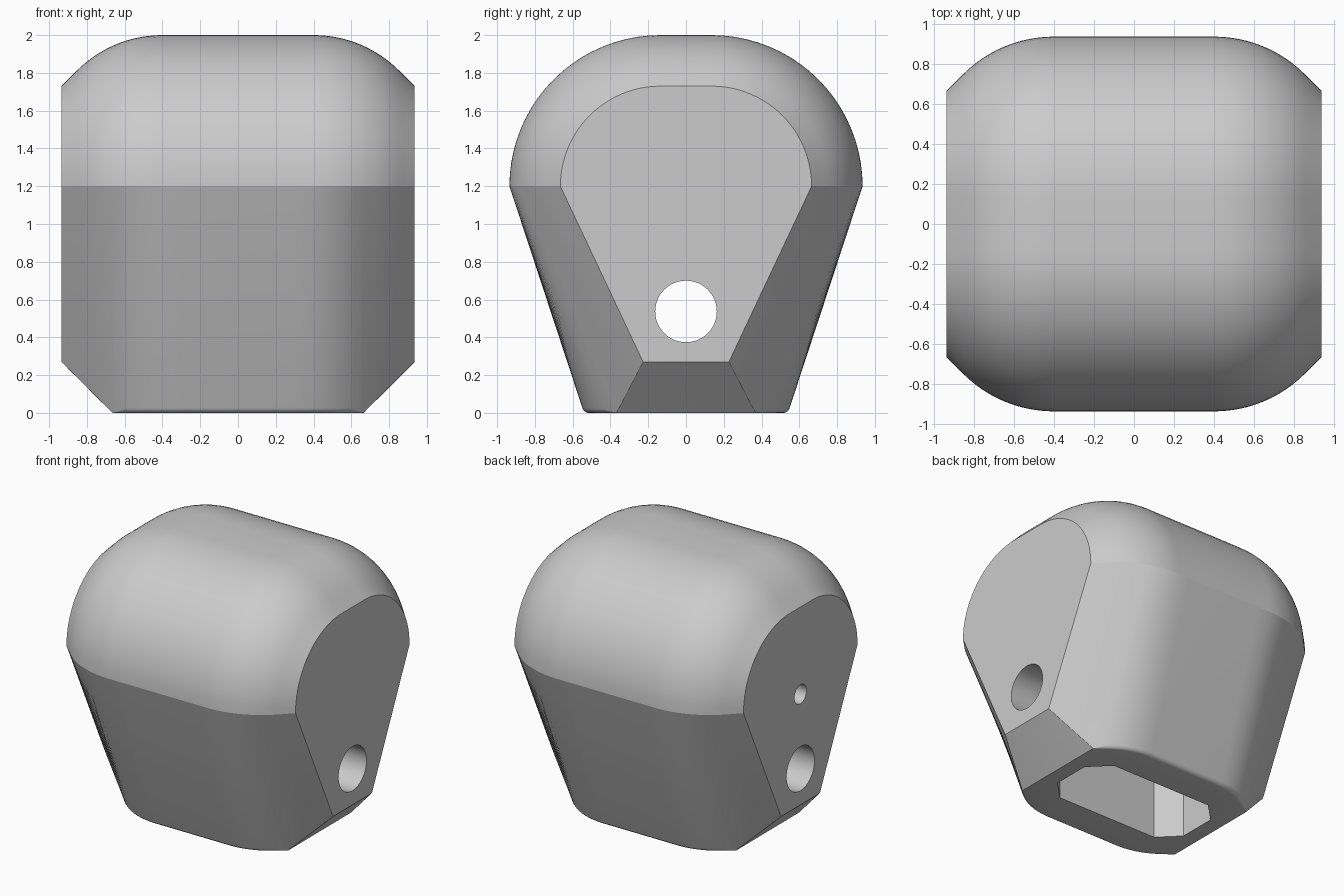
import bpy, bmesh
from math import sin, cos, pi, sqrt, radians

cube = bpy.data.objects.get("Cube")
if cube:
    bpy.data.objects.remove(cube, do_unlink=True)

HALF = 0.935        # half length and half width
SHOULDER = 1.2      # height where the dome meets the tapered walls
CHAMFER = 0.665     # x where the lower end chamfer starts

grey = bpy.data.materials.new("light_grey")
grey.use_nodes = True
colour = (0.6, 0.6, 0.6, 1)
grey.diffuse_color = colour
grey.node_tree.nodes["Principled BSDF"].inputs["Base Color"].default_value = colour


def inset(x, start, radius):
    """Arc that runs on into a 45 degree chamfer."""
    u = max(0, abs(x) - start)
    tangent = radius * sin(pi / 4)
    if u < tangent:
        return radius - sqrt(radius * radius - u * u)
    return radius * (1 - cos(pi / 4)) + u - tangent


def section(x):
    """Closed outline across the body at x, as (y, z) pairs."""
    d = inset(x, 0.4, 0.64)
    shoulder_y = HALF - d
    base_y = 0.54 - inset(x, 0.3, 0.47)
    low = max(0, abs(x) - CHAMFER)
    r = 0.025 * min(1, max(0.02, (CHAMFER - abs(x)) / 0.06))

    def wall(z):
        return base_y + (shoulder_y - base_y) * z / SHOULDER

    half = []
    for i in range(7):          # rounded foot
        a = pi / 2 * i / 6
        z = low + r * (1 - cos(a))
        half.append((wall(z) - r * (1 - sin(a)), z))
    dome = 0.8 - d
    for i in range(21):         # dome quarter
        a = pi / 2 * i / 20
        half.append((shoulder_y - dome + dome * cos(a), SHOULDER + dome * sin(a)))
    return half + [(-y, z) for y, z in reversed(half)]


def make_object(name, bm):
    bmesh.ops.recalc_face_normals(bm, faces=bm.faces)
    mesh = bpy.data.meshes.new(name)
    bm.to_mesh(mesh)
    bm.free()
    mesh.materials.append(grey)
    ob = bpy.data.objects.new(name, mesh)
    bpy.context.collection.objects.link(ob)
    return ob


# Body lofted along x
steps = [0.3 + (HALF - 0.3) * i / 22 for i in range(23)] + [0.605, CHAMFER]
stations = sorted([-x for x in steps] + steps)
bm = bmesh.new()
rings = [[bm.verts.new((x, y, z)) for y, z in section(x)] for x in stations]
n = len(rings[0])
for a, b in zip(rings, rings[1:]):
    for i in range(n):
        j = (i + 1) % n
        bm.faces.new((a[i], a[j], b[j], b[i]))
bm.faces.new(rings[0])
bm.faces.new(rings[-1])
bmesh.ops.remove_doubles(bm, verts=bm.verts, dist=0.0001)
body = make_object("hollow_body", bm)


def prism(name, outline, offset):
    """Extrude a closed 3D outline into a cutter."""
    bm = bmesh.new()
    face = bm.faces.new([bm.verts.new(p) for p in outline])
    new = bmesh.ops.extrude_face_region(bm, geom=[face])["geom"]
    bmesh.ops.translate(bm, vec=offset, verts=[v for v in new if isinstance(v, bmesh.types.BMVert)])
    ob = make_object(name, bm)
    ob.hide_render = True
    return ob


def circle(x, z, r):
    return [(x, r * cos(2 * pi * i / 48), z + r * sin(2 * pi * i / 48)) for i in range(48)]


# Octagonal cavity from below, cross hole, and small hole in one end
quarter = [(0.55, 0.14), (0.41, 0.28)]
octagon = quarter + [(-x, y) for x, y in reversed(quarter)]
octagon += [(-x, -y) for x, y in octagon]
cutters = [
    prism("cavity_cutter", [(x, y, -0.1) for x, y in octagon], (0, 0, 1.35)),
    prism("cross_hole_cutter", circle(-1.2, 0.537, 0.163), (2.4, 0, 0)),
    prism("small_hole_cutter", circle(-1.2, 1.086, 0.07), (0.9, 0, 0)),
]
bpy.context.view_layer.objects.active = body
for c in cutters:
    mod = body.modifiers.new(c.name, 'BOOLEAN')
    mod.operation = 'DIFFERENCE'
    mod.solver = 'EXACT'
    mod.object = c
    bpy.ops.object.modifier_apply(modifier=mod.name)
    bpy.data.objects.remove(c, do_unlink=True)

bpy.ops.object.select_all(action='DESELECT')
body.select_set(True)
bpy.ops.object.shade_smooth_by_angle(angle=radians(15.5))
